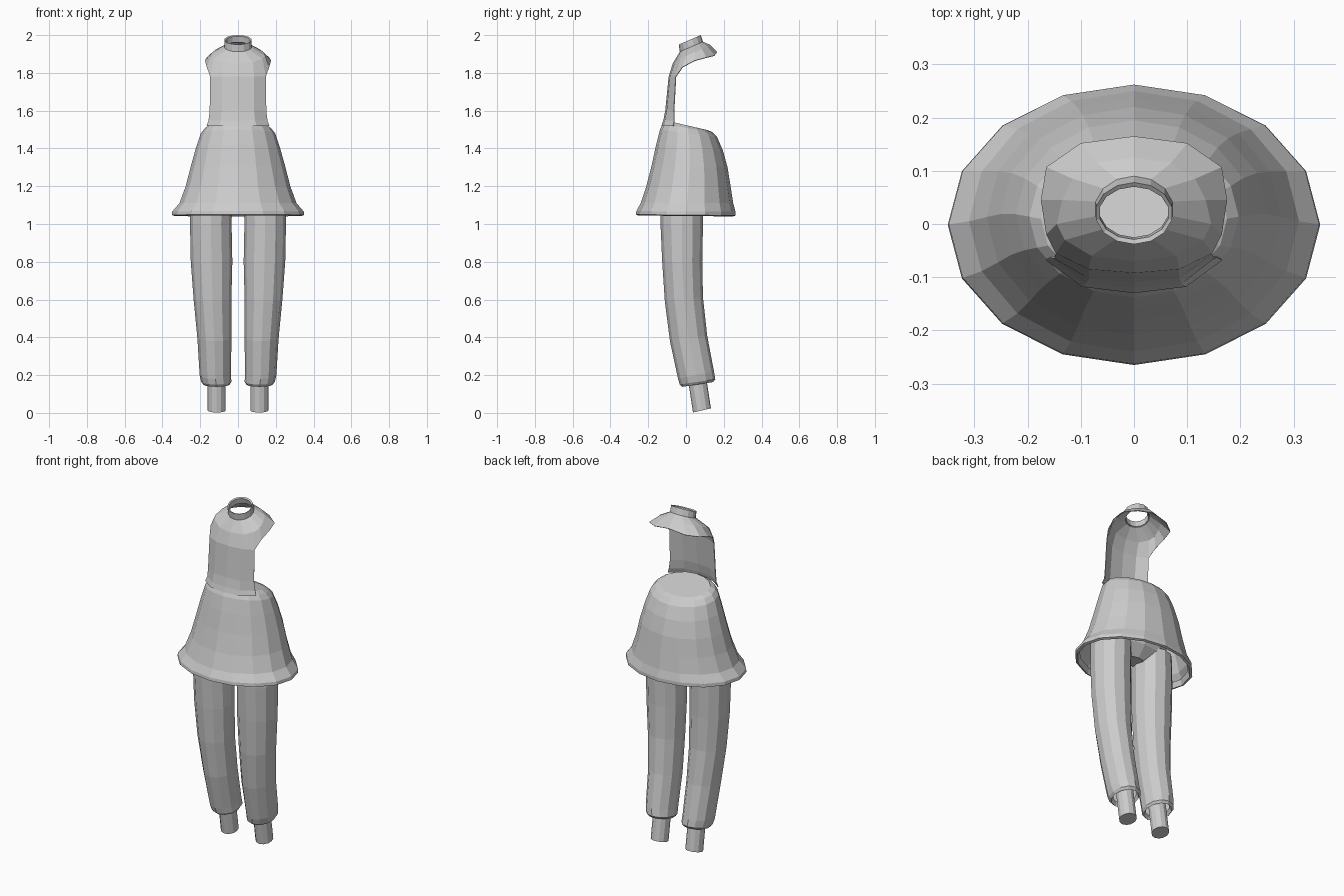
import bpy, bmesh
from math import sin, cos, pi

def make_object(name, bm):
    bmesh.ops.remove_doubles(bm, verts=bm.verts, dist=0.0002)
    me = bpy.data.meshes.new(name)
    bm.to_mesh(me)
    bm.free()
    ob = bpy.data.objects.new(name, me)
    bpy.context.collection.objects.link(ob)
    return ob

def oval(n, cx, rx, y0, y1, z0, z1):
    """Oval ring: front at (y0, z0), back at (y1, z1), starting at the front."""
    pts = []
    for i in range(n):
        a = 2 * pi * i / n
        t = (1 - cos(a)) / 2
        pts.append((cx + rx * sin(a), y0 + (y1 - y0) * t, z0 + (z1 - z0) * t))
    return pts

def bridge(bm, a, b, closed=True):
    n = len(a)
    for i in range(n if closed else n - 1):
        j = (i + 1) % n
        bm.faces.new((a[i], a[j], b[j], b[i]))

def loft(name, rings, start=False, end=False):
    bm = bmesh.new()
    vs = [[bm.verts.new(p) for p in r] for r in rings]
    for a, b in zip(vs, vs[1:]):
        bridge(bm, a, b)
    if start:
        bm.faces.new(vs[0][::-1])
    if end:
        bm.faces.new(vs[-1])
    return make_object(name, bm)

# Flared skirt with turned-in hem and sloping waist cap: rx, y0, y1, z0, z1
skirt = [(0.325, -0.24, 0.235, 1.075, 1.075), (0.335, -0.255, 0.25, 1.045, 1.04),
         (0.35, -0.265, 0.262, 1.05, 1.045), (0.348, -0.263, 0.262, 1.068, 1.065),
         (0.31, -0.24, 0.25, 1.11, 1.11), (0.277, -0.21, 0.236, 1.2, 1.2),
         (0.25, -0.182, 0.22, 1.31, 1.3), (0.222, -0.158, 0.195, 1.42, 1.39),
         (0.197, -0.138, 0.165, 1.5, 1.46), (0.175, -0.122, 0.142, 1.53, 1.485),
         (0.15, -0.095, 0.115, 1.545, 1.497)]
loft("skirt", [oval(16, 0, *r) for r in skirt], end=True)

# Hips hidden under the skirt
hips = [(0.06, -0.06, 0.04, 1.07, 1.07), (0.23, -0.13, 0.09, 1.13, 1.13),
        (0.21, -0.13, 0.11, 1.25, 1.25)]
loft("hips", [oval(12, 0, *r) for r in hips], start=True, end=True)

# Trouser legs with rounded cuffs, and ankle posts: cx, rx, y0, y1, z0, z1
leg = [(0.14, 0.11, -0.135, 0.09, 1.15, 1.15), (0.144, 0.11, -0.135, 0.09, 1.0, 1.0),
       (0.14, 0.11, -0.126, 0.086, 0.8, 0.8), (0.135, 0.1, -0.112, 0.09, 0.59, 0.61),
       (0.125, 0.09, -0.085, 0.112, 0.38, 0.41), (0.12, 0.083, -0.042, 0.148, 0.18, 0.22),
       (0.115, 0.08, -0.033, 0.155, 0.15, 0.178), (0.114, 0.07, -0.02, 0.143, 0.138, 0.163),
       (0.113, 0.06, -0.008, 0.128, 0.16, 0.185)]
post = [(0.113, 0.048, 0.01, 0.105, 0.18, 0.2), (0.113, 0.048, 0.037, 0.132, 0.002, 0.024)]
for s, side in ((-1, "left"), (1, "right")):
    loft("trouser_leg_" + side, [oval(12, s * r[0], *r[1:]) for r in leg])
    loft("ankle_post_" + side, [oval(12, s * r[0], *r[1:]) for r in post], True, True)

# Bodice: open-backed front panel rising into a shoulder yoke and tilted collar
def mirrored(half):
    """Half ring, front centre to back centre, completed around x = 0."""
    return half + [(-x, y, z) for x, y, z in half[-2:0:-1]]

edge = mirrored([(0, -0.092, 1.78), (0.085, -0.085, 1.78), (0.147, -0.055, 1.78),
                 (0.165, -0.02, 1.83), (0.175, 0.045, 1.865), (0.165, 0.107, 1.882),
                 (0.1, 0.152, 1.893), (0, 0.165, 1.91)])
mid = mirrored([(0, -0.07, 1.85), (0.08, -0.06, 1.855), (0.13, -0.03, 1.875),
                (0.145, 0, 1.89), (0.135, 0.045, 1.91), (0.115, 0.085, 1.925),
                (0.07, 0.115, 1.937), (0, 0.125, 1.95)])
neck = oval(14, 0, 0.074, -0.033, 0.09, 1.912, 1.965)
collar = oval(14, 0, 0.073, -0.038, 0.078, 1.95, 2.0)
inner = oval(14, 0, 0.066, -0.029, 0.07, 1.948, 1.994)
inner_base = oval(14, 0, 0.066, -0.025, 0.08, 1.915, 1.962)
bm = bmesh.new()
rings = [[bm.verts.new(p) for p in r] for r in (edge, mid, neck, collar, inner, inner_base)]
for a, b in zip(rings, rings[1:]):
    bridge(bm, a, b)

# Panel columns run from one side to the other across the front
upper = [rings[0][i] for i in (-2, -1, 0, 1, 2)]
for z, xs, ys in ((1.6, (0.085, 0.15), (-0.11, -0.102, -0.065)),
                  (1.548, (0.09, 0.156), (-0.12, -0.112, -0.063)),
                  (1.52, (0.098, 0.166), (-0.13, -0.118, -0.068))):
    row = [(-xs[1], ys[2]), (-xs[0], ys[1]), (0, ys[0]), (xs[0], ys[1]), (xs[1], ys[2])]
    lower = [bm.verts.new((x, y, z)) for x, y in row]
    bridge(bm, lower, upper, closed=False)
    upper = lower
bodice = make_object("bodice", bm)
thick = bodice.modifiers.new("cloth_thickness", 'SOLIDIFY')
thick.thickness = 0.004
thick.offset = -1
